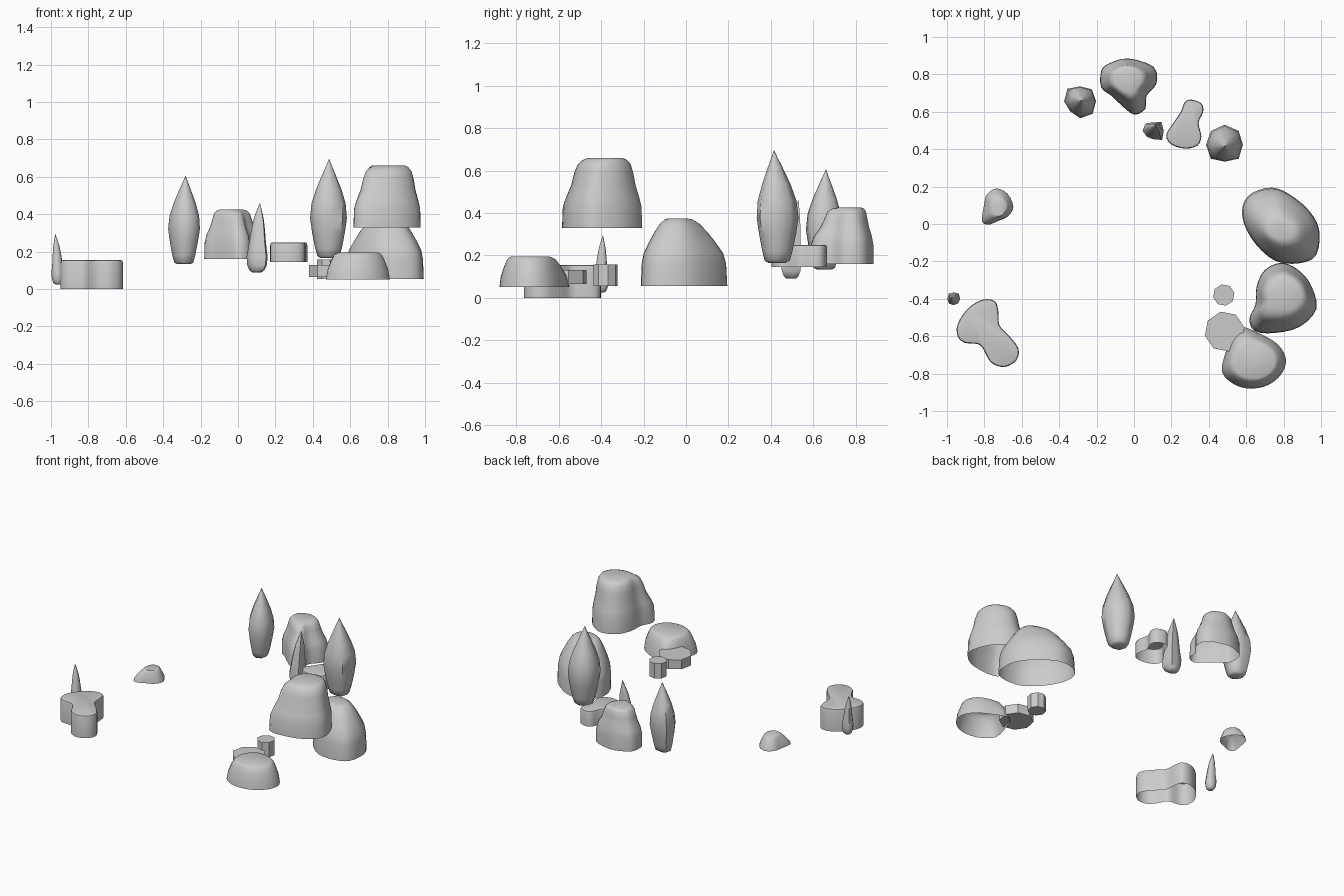
import bpy, math
from mathutils import Vector

if "Cube" in bpy.data.objects:
    bpy.data.objects.remove(bpy.data.objects["Cube"])


def smooth_loop(pts, n=3):
    """Closed Catmull-Rom outline, counter-clockwise."""
    p = [Vector(q) for q in pts]
    if sum(p[i - 1].x * p[i].y - p[i].x * p[i - 1].y for i in range(len(p))) < 0:
        p.reverse()
    out, m = [], len(p)
    for i in range(m):
        a, b, c, d = p[i - 1], p[i], p[(i + 1) % m], p[(i + 2) % m]
        for k in range(n):
            t = k / n
            out.append(0.5 * (2 * b + (c - a) * t + (2 * a - 5 * b + 4 * c - d) * t * t
                              + (3 * b - a - 3 * c + d) * t ** 3))
    return out


def loft(name, rings, closed_bottom=False, angle=40):
    """Skin rings of (x, y, z) points, capped at the top."""
    n = len(rings[0])
    verts = [v for r in rings for v in r]
    faces = [(r * n + i, r * n + (i + 1) % n, (r + 1) * n + (i + 1) % n, (r + 1) * n + i)
             for r in range(len(rings) - 1) for i in range(n)]
    faces.append(tuple(range(len(verts) - n, len(verts))))
    if closed_bottom:
        faces.append(tuple(reversed(range(n))))
    me = bpy.data.meshes.new(name)
    me.from_pydata(verts, [], faces)
    me.update()
    ob = bpy.data.objects.new(name, me)
    bpy.context.collection.objects.link(ob)
    bpy.ops.object.select_all(action='DESELECT')
    ob.select_set(True)
    bpy.context.view_layer.objects.active = ob
    bpy.ops.object.shade_smooth_by_angle(angle=math.radians(angle))
    return ob


def rock(name, base, centre, radii, levels, n=3):
    """Open-bottomed rock blending from its footprint to a small oval top."""
    loop, c, rings = smooth_loop(base, n), Vector(centre), []
    for z, t in levels:
        ring = []
        for p in loop:
            a = math.atan2((p.y - c.y) / radii[1], (p.x - c.x) / radii[0])
            q = c + Vector((radii[0] * math.cos(a), radii[1] * math.sin(a)))
            ring.append((*p.lerp(q, t), z))
        rings.append(ring)
    return loft(name, rings)


def slab(name, outline, z0, z1):
    """Bean-shaped slab with a softened upper rim."""
    loop = smooth_loop(outline, 3)
    m = len(loop)
    rings = []
    for z, inset in ((z0, 0), (z1 - 0.015, 0), (z1 - 0.003, 0.004), (z1, 0.012)):
        ring = []
        for i, p in enumerate(loop):
            t = (loop[(i + 1) % m] - loop[i - 1]).normalized()
            ring.append((p.x - t.y * inset, p.y + t.x * inset, z))
        rings.append(ring)
    return loft(name, rings, angle=30)


def cypress(name, centre, tip, z0, z1, radii, profile):
    """Eight-sided leaning tree; radii run counter-clockwise from +x."""
    c, e, rings = Vector(centre), Vector(tip), []
    for f, s in profile:
        axis = c.lerp(e, f * f)
        rings.append([(axis.x + r * s * math.cos(i * math.pi / 4),
                       axis.y + r * s * math.sin(i * math.pi / 4), z0 + (z1 - z0) * f)
                      for i, r in enumerate(radii)])
    return loft(name, rings, True, 60)


def disc(name, x, y, r, z0, z1):
    """Octagonal stump."""
    ring = [(x + r * math.cos(math.pi * i / 4 + 0.2), y + r * math.sin(math.pi * i / 4 + 0.2))
            for i in range(8)]
    return loft(name, [[(*p, z) for p in ring] for z in (z0, z1)], True, 30)


# Trees
tall = [(0, .42), (.02, .6), (.1, .72), (.25, .88), (.4, 1), (.55, .93), (.7, .68),
        (.85, .35), (.94, .14), (1, .01)]
small = [(0, .45), (.03, .72), (.1, .92), (.22, 1), (.4, .82), (.6, .66), (.75, .5),
         (.9, .22), (1, .01)]
cypress("tall_tree_left", (-.29, .655), (-.28, .66), .133, .605,
        [.085, .09, .08, .095, .085, .075, .09, .095], tall)
cypress("tall_tree_right", (.485, .425), (.487, .415), .165, .695,
        [.097, .105, .107, .105, .1, .105, .09, .105], tall)
cypress("small_tree_back", (.1, .497), (.117, .53), .09, .462,
        [.058, .065, .045, .055, .055, .045, .045, .07], small)
cypress("small_tree_front", (-.963, -.4), (-.977, -.392), .025, .295,
        [.034, .038, .034, .038, .034, .036, .034, .034], small)

# Large rocks
rock("rock_back", [(-.03, .885), (-.13, .86), (-.175, .82), (-.175, .73), (-.12, .685),
                   (-.067, .635), (0, .585), (.06, .615), (.067, .685), (.12, .75), (.105, .84)],
     (-.035, .77), (.065, .06),
     [(.16, 0), (.25, .03), (.29, .15), (.33, .38), (.37, .53), (.405, .65), (.42, .83), (.425, 1)])
rock("rock_right", [(.735, .195), (.63, .165), (.582, .1), (.587, .005), (.65, -.107), (.757, -.198),
                    (.885, -.21), (.975, -.165), (.99, -.03), (.933, .075), (.83, .16)],
     (.79, -.04), (.065, .04),
     [(.055, 0), (.16, .03), (.21, .1), (.26, .28), (.31, .48), (.35, .68), (.37, .85), (.375, 1)])
rock("rock_upper", [(.795, -.207), (.7, -.245), (.655, -.335), (.65, -.43), (.617, -.505),
                    (.645, -.572), (.75, -.583), (.885, -.55), (.975, -.455), (.95, -.335),
                    (.89, -.255)],
     (.805, -.38), (.09, .08),
     [(.33, 0), (.43, .03), (.475, .15), (.53, .33), (.59, .45), (.63, .58), (.65, .77), (.66, 1)])

# Low mound, small bush rock
rock("mound_front", [(.47, -.79), (.495, -.67), (.525, -.59), (.575, -.55), (.66, -.58), (.765, -.64),
                     (.812, -.72), (.79, -.8), (.72, -.86), (.63, -.88), (.54, -.86)],
     (.64, -.735), (.11, .09),
     [(.05, 0), (.1, .12), (.15, .42), (.18, .65), (.19, .83), (.195, 1)])
rock("bush_left", [(-.735, .19), (-.675, .16), (-.645, .09), (-.675, .04), (-.73, .015), (-.775, -.003),
                   (-.813, .015), (-.8, .11), (-.785, .16)],
     (-.725, .09), (.04, .048),
     [(.07, 0), (.09, .1), (.115, .4), (.135, .65), (.145, .83), (.15, 1)])

# Bean slabs
slab("slab_left", [(-.785, -.402), (-.74, -.417), (-.725, -.47), (-.72, -.54), (-.675, -.59),
                   (-.618, -.665), (-.63, -.73), (-.695, -.765), (-.765, -.74), (-.805, -.67),
                   (-.835, -.642), (-.905, -.635), (-.943, -.6), (-.943, -.535), (-.895, -.46),
                   (-.84, -.417)], 0, .155)
slab("slab_back", [(.305, .665), (.36, .645), (.37, .6), (.345, .54), (.36, .47), (.34, .42),
                   (.275, .403), (.2, .425), (.172, .475), (.21, .54), (.25, .6), (.27, .65)],
     .145, .25)

# Octagonal stumps
disc("stump_wide", .485, -.575, .108, .065, .13)
disc("stump_narrow", .48, -.38, .058, .055, .157)
